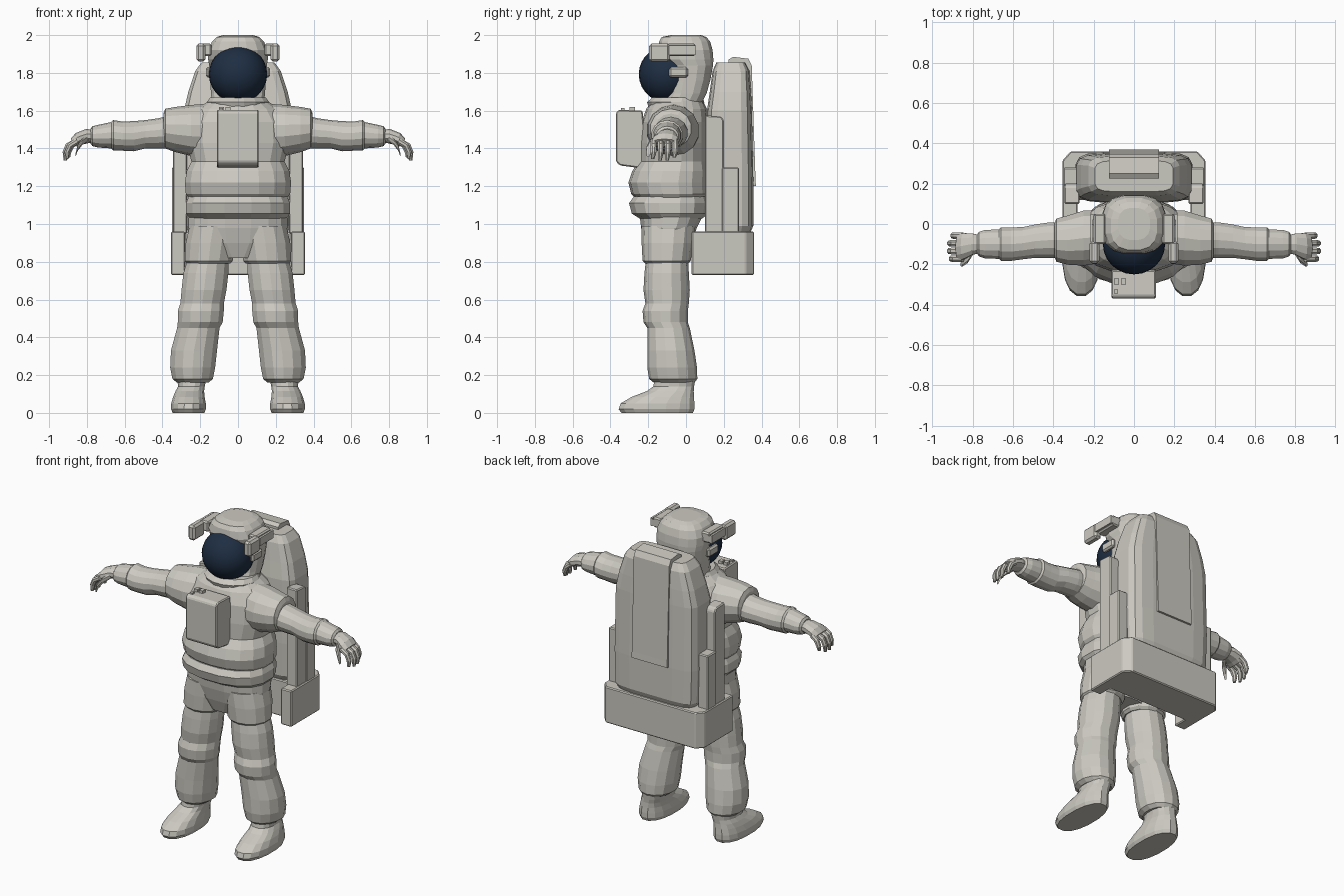
import bpy, bmesh, math
from mathutils import Vector

cube = bpy.data.objects.get("Cube")
if cube:
    bpy.data.objects.remove(cube, do_unlink=True)


def material(name, colour, roughness):
    mat = bpy.data.materials.new(name)
    mat.use_nodes = True
    mat.diffuse_color = (*colour, 1)
    shader = mat.node_tree.nodes["Principled BSDF"]
    shader.inputs["Base Color"].default_value = (*colour, 1)
    shader.inputs["Roughness"].default_value = roughness
    return mat


SUIT = material("warm white suit", (.6, .585, .53), .8)
VISOR = material("dark navy visor", (.013, .027, .055), .4)
X, Y, Z = Vector((1, 0, 0)), Vector((0, 1, 0)), Vector((0, 0, 1))


def finish(name, bm, mat=SUIT, mirror=False, bevel=0):
    bmesh.ops.recalc_face_normals(bm, faces=bm.faces)
    mesh = bpy.data.meshes.new(name)
    bm.to_mesh(mesh)
    bm.free()
    mesh.materials.append(mat)
    obj = bpy.data.objects.new(name, mesh)
    bpy.context.collection.objects.link(obj)
    if bevel:
        mod = obj.modifiers.new("edges", 'BEVEL')
        mod.width, mod.segments = bevel, 1
    if mirror:
        mod = obj.modifiers.new("mirror", 'MIRROR')
        mod.use_mirror_merge = False
    return obj


def loft(name, rings, side=X, tangent=None, sides=14, power=2, **options):
    """Skin rings of (centre, side radius, other radius); without a tangent the rings follow the path."""
    bm = bmesh.new()
    loops = []
    centres = [Vector(r[0]) for r in rings]
    for i, (_, a, b) in enumerate(rings):
        along = tangent or (centres[min(i + 1, len(rings) - 1)] - centres[max(i - 1, 0)])
        other = along.cross(side).normalized()
        loop = []
        for k in range(sides):
            t = math.tau * (k + .5) / sides
            c, s = math.cos(t), math.sin(t)
            c = math.copysign(abs(c) ** (2 / power), c)
            s = math.copysign(abs(s) ** (2 / power), s)
            loop.append(bm.verts.new(centres[i] + side * a * c + other * b * s))
        loops.append(loop)
    for low, high in zip(loops, loops[1:]):
        for k in range(sides):
            n = (k + 1) % sides
            bm.faces.new((low[k], low[n], high[n], high[k]))
    bm.faces.new(loops[0])
    bm.faces.new(loops[-1])
    return finish(name, bm, **options)


def column(name, rows, **options):
    """Upright loft from rows of (z, middle x, half width, front y, back y)."""
    rings = [((x, (f + b) / 2, z), w, (b - f) / 2) for z, x, w, f, b in rows]
    return loft(name, rings, X, Z, **options)


def prism(name, points, low, high, axis, **options):
    """Extrude a flat outline along x (points are y, z) or z (points are x, y)."""
    bm = bmesh.new()
    place = (lambda p, d: (d, *p)) if axis == 'x' else (lambda p, d: (*p, d))
    ends = [[bm.verts.new(place(p, d)) for p in points] for d in (low, high)]
    for end in ends:
        bm.faces.new(end)
    for k in range(len(points)):
        n = (k + 1) % len(points)
        bm.faces.new((ends[0][k], ends[0][n], ends[1][n], ends[1][k]))
    return finish(name, bm, **options)


def box(name, low, high, **options):
    (x, y, z), (u, v, w) = low, high
    return prism(name, [(x, y), (u, y), (u, v), (x, v)], z, w, 'z', **options)


# Torso, belt and collar
column("hips", [
    (.82, 0, .12, -.19, 0), (.9, 0, .24, -.22, .03), (.98, 0, .265, -.24, .06),
    (1.06, 0, .265, -.25, .1)], sides=16, power=2.4)
column("belt", [
    (1.03, 0, .26, -.25, .09), (1.055, 0, .28, -.29, .12), (1.11, 0, .28, -.305, .13),
    (1.145, 0, .265, -.28, .12)], sides=16, power=2.4)
column("torso", [
    (1.12, 0, .25, -.25, .1), (1.16, 0, .28, -.29, .13), (1.22, 0, .285, -.305, .13),
    (1.28, 0, .275, -.285, .13), (1.33, 0, .25, -.25, .12), (1.43, 0, .275, -.245, .12),
    (1.54, 0, .27, -.235, .12), (1.61, 0, .22, -.21, .11), (1.65, 0, .16, -.18, .09)],
    sides=18, power=2.3)
column("collar", [
    (1.62, 0, .16, -.2, .09), (1.645, 0, .168, -.21, .1), (1.67, 0, .15, -.18, .09)], sides=16)

# Arms: shoulder sleeve, arm with a soft elbow and cuff, gloved hand
loft("shoulder", [
    ((.12, -.06, 1.49), .13, .15), ((.25, -.07, 1.495), .14, .135),
    ((.33, -.08, 1.5), .125, .12), ((.385, -.08, 1.505), .11, .105),
    ((.395, -.08, 1.5), .085, .085)], Y, X, mirror=True)
loft("arm", [
    ((.34, -.08, 1.49), .09, .09), ((.42, -.08, 1.48), .09, .08), ((.49, -.085, 1.475), .085, .075),
    ((.55, -.095, 1.465), .082, .08), ((.61, -.1, 1.465), .085, .077),
    ((.66, -.1, 1.47), .085, .08), ((.67, -.1, 1.47), .075, .07),
    ((.74, -.1, 1.465), .072, .06), ((.77, -.1, 1.465), .062, .053),
    ((.78, -.1, 1.465), .045, .04)], Y, X, mirror=True)
loft("hand", [
    ((.76, -.1, 1.465), .045, .035), ((.8, -.1, 1.465), .055, .038),
    ((.845, -.11, 1.45), .068, .034), ((.87, -.115, 1.43), .066, .026)],
    Y, mirror=True, sides=10)
for k, finger in enumerate(("index", "middle", "ring", "little")):
    y, reach = -.172 + .038 * k, (.0, .01, .008, -.008)[k]
    loft(finger + "_finger", [
        ((.85, y, 1.44), .017, .017), ((.89 + reach, y, 1.415), .018, .017),
        ((.905 + reach, y, 1.38), .016, .015), ((.905 + reach, y - .004, 1.345 - reach), .01, .009)],
        Y, mirror=True, sides=8)
loft("thumb", [
    ((.795, -.13, 1.455), .018, .018), ((.825, -.175, 1.435), .02, .019),
    ((.85, -.195, 1.4), .017, .016), ((.86, -.2, 1.365), .01, .01)],
    Y, X, mirror=True, sides=8)

# Legs: short overlay, trouser with a knee fold, boot
column("thigh_cover", [
    (.79, .155, .115, -.215, .01), (.805, .155, .13, -.23, .025), (.9, .145, .135, -.235, .04),
    (.99, .13, .13, -.235, .05)], mirror=True)
column("trouser", [
    (.83, .155, .11, -.21, .01), (.74, .17, .122, -.22, .015), (.65, .18, .122, -.225, .02),
    (.58, .19, .118, -.215, .015), (.54, .197, .125, -.23, .01), (.48, .2, .122, -.225, .01),
    (.45, .21, .115, -.205, .02), (.33, .233, .125, -.205, .045), (.24, .24, .122, -.205, .058),
    (.18, .24, .11, -.195, .06), (.16, .24, .085, -.17, .045)], mirror=True)
column("boot", [
    (0, .262, .085, -.345, .04), (.02, .262, .094, -.36, .048), (.05, .262, .093, -.35, .048),
    (.085, .26, .085, -.29, .045), (.115, .255, .077, -.21, .043), (.14, .247, .072, -.175, .045),
    (.19, .243, .08, -.165, .05)], mirror=True, sides=16, power=2.3)

# Helmet with visor, side lamps and ear hinges
column("helmet", [
    (1.64, 0, .14, -.12, .085), (1.69, 0, .145, -.1, .11), (1.76, 0, .15, -.09, .13),
    (1.84, 0, .155, -.09, .145), (1.87, 0, .16, -.13, .147), (1.92, 0, .16, -.15, .143),
    (1.965, 0, .14, -.145, .13), (1.99, 0, .115, -.13, .11), (2, 0, .08, -.08, .08)],
    sides=16, power=2.7)
bm = bmesh.new()
bmesh.ops.create_uvsphere(bm, u_segments=24, v_segments=14, radius=.15)
for v in bm.verts:
    v.co = Vector((v.co.x * 1.03, v.co.y - .1, v.co.z + 1.793))
visor = finish("visor", bm, VISOR)
visor.data.shade_smooth()
box("lamp_bracket", (.14, -.1, 1.89), (.2, .05, 1.955), mirror=True, bevel=.008)
box("lamp_rail", (.205, -.09, 1.895), (.217, .05, 1.945), mirror=True)
box("lamp_rail_end", (.15, .02, 1.9), (.21, .05, 1.94), mirror=True)
box("lamp", (.172, -.195, 1.86), (.22, -.085, 1.955), mirror=True, bevel=.012)
box("ear_hinge", (.14, -.09, 1.775), (.17, .01, 1.83), mirror=True, bevel=.01)

# Chest control unit
prism("chest_unit", [(-.37, 1.33), (-.37, 1.59), (-.355, 1.605), (-.23, 1.6), (-.2, 1.29), (-.35, 1.31)],
      -.112, .108, 'x', bevel=.006)
for k in range(2):
    box("chest_switch", (-.1 + k * .035, -.3, 1.595), (-.075 + k * .035, -.27, 1.62))
box("chest_connector", (-.1, -.345, 1.595), (-.08, -.325, 1.613))

# Life support backpack
column("backpack", [
    (.95, 0, .26, .13, .34), (.99, 0, .285, .11, .357), (1.2, 0, .292, .105, .358),
    (1.6, 0, .288, .11, .35), (1.7, 0, .265, .125, .345), (1.81, 0, .228, .14, .337),
    (1.855, 0, .195, .16, .315)], sides=16, power=5)
prism("back_panel", [(.3, 1.2), (.37, 1.2), (.368, 1.24), (.348, 1.84), (.33, 1.875), (.25, 1.885),
                     (.225, 1.87), (.225, 1.8), (.3, 1.8)], -.125, .125, 'x')
prism("backpack_pillar", [(.1, .95), (.2, .95), (.2, 1.55), (.185, 1.57), (.1, 1.575)],
      .27, .345, 'x', mirror=True, bevel=.006)
box("arm_rail", (.28, .19, .95), (.35, .28, 1.3), mirror=True, bevel=.006)

# Propulsion tray with forward side arms
half = [(.28, .12), (.28, .03), (.355, .03), (.355, .315), (.315, .36)]
prism("propulsion_tray", half + [(-x, y) for x, y in reversed(half)], .73, .96, 'z', bevel=.006)
